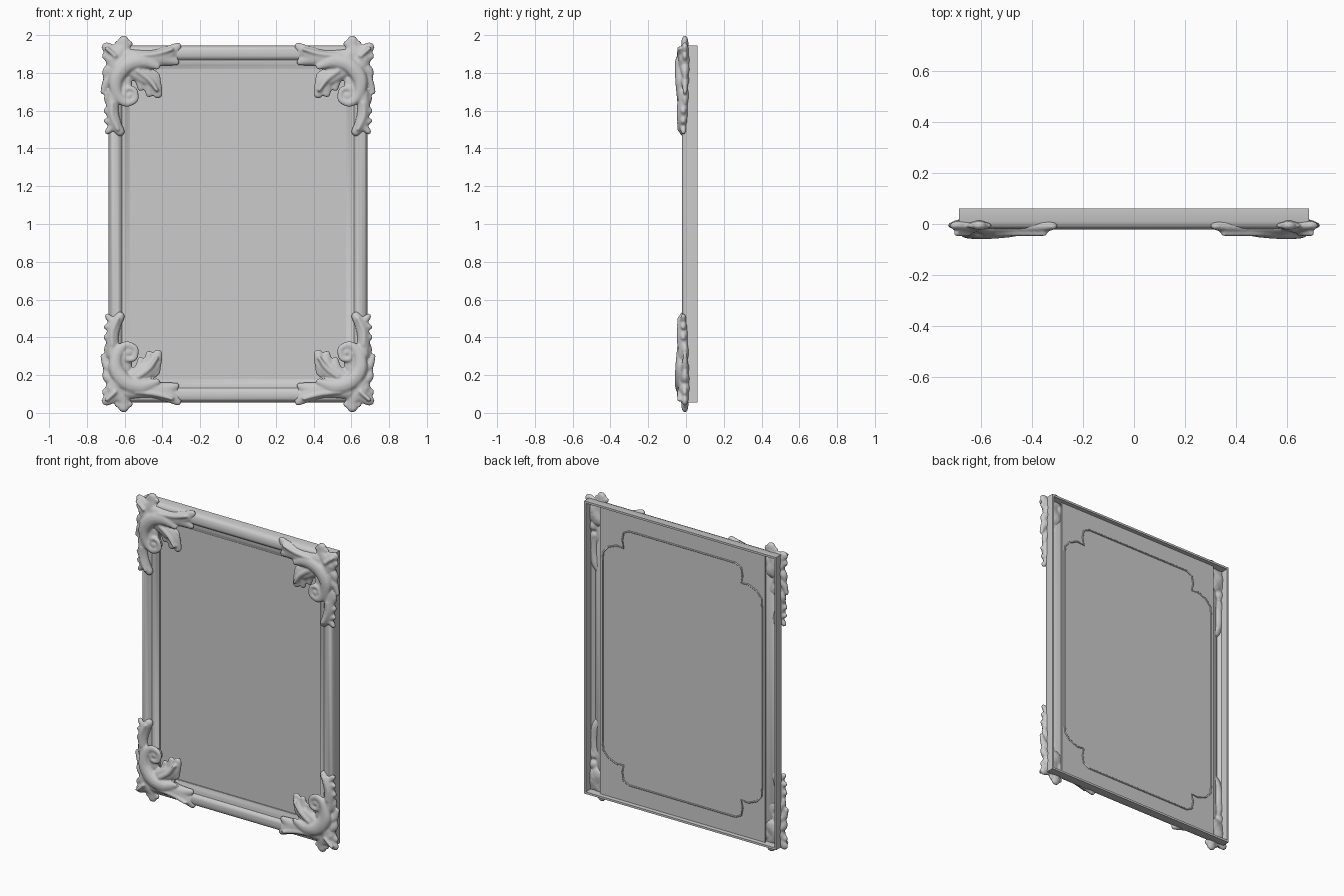
import bpy
import bmesh
from mathutils import Matrix, Vector

cube = bpy.data.objects.get("Cube")
if cube:
    bpy.data.objects.remove(cube, do_unlink=True)

CENTRE = (0, 0, 1)


def make_material(name, value):
    mat = bpy.data.materials.new(name)
    mat.use_nodes = True
    colour = (value, value, value, 1)
    mat.diffuse_color = colour
    mat.node_tree.nodes["Principled BSDF"].inputs["Base Color"].default_value = colour
    return mat


grey = make_material("plain grey", 0.6)


def add_object(name, data):
    obj = bpy.data.objects.new(name, data)
    obj.location = CENTRE
    data.materials.append(grey)
    bpy.context.collection.objects.link(obj)
    return obj


def mesh_object(name, bm):
    bmesh.ops.recalc_face_normals(bm, faces=bm.faces[:])
    mesh = bpy.data.meshes.new(name)
    bm.to_mesh(mesh)
    bm.free()
    return add_object(name, mesh)


def smooth(obj, angle):
    bpy.ops.object.select_all(action="DESELECT")
    obj.select_set(True)
    bpy.context.view_layer.objects.active = obj
    bpy.ops.object.shade_smooth_by_angle(angle=angle)


# Moulded frame: hollow-backed profile (inset, depth) swept with mitred corners
HALF_W, HALF_H = 0.685, 0.945
profile = [(0, 0.06), (0, 0.012), (0.006, -0.006), (0.018, -0.018), (0.034, -0.022),
           (0.05, -0.019), (0.062, -0.01), (0.07, 0), (0.085, 0.002), (0.095, 0.01),
           (0.113, 0.018), (0.113, 0.026), (0.085, 0.02), (0.06, 0.01),
           (0.034, -0.008), (0.014, 0.012), (0.012, 0.06)]
bm = bmesh.new()
loops = []
for sx, sz in ((1, 1), (-1, 1), (-1, -1), (1, -1)):
    loops.append([bm.verts.new((sx * (HALF_W - u), y, sz * (HALF_H - u * 1.1)))
                  for u, y in profile])
for i, loop in enumerate(loops):
    following = loops[(i + 1) % len(loops)]
    for j in range(len(loop)):
        k = (j + 1) % len(loop)
        bm.faces.new((loop[j], loop[k], following[k], following[j]))
smooth(mesh_object("moulded_frame", bm), 0.7)

# Flat panel filling the opening
bm = bmesh.new()
bmesh.ops.create_cube(bm, size=1, matrix=Matrix.Translation((0, 0.03, 0))
                      @ Matrix.Diagonal((1.18, 0.01, 1.86, 1)))
mesh_object("panel", bm)

# Thin raised line with notched corners on the back
notch = [(0.38, 0.82), (0.42, 0.80), (0.43, 0.75), (0.42, 0.70),
         (0.47, 0.705), (0.53, 0.68), (0.565, 0.64), (0.57, 0.58)]
outline = []
for sx, sz, step in ((1, 1, 1), (1, -1, -1), (-1, -1, 1), (-1, 1, -1)):
    outline += [(sx * x, sz * z) for x, z in notch[::step]]
curve = bpy.data.curves.new("back_outline", "CURVE")
curve.dimensions = "3D"
curve.bevel_depth = 0.005
curve.bevel_resolution = 1
spline = curve.splines.new("POLY")
spline.points.add(len(outline) - 1)
for point, (x, z) in zip(spline.points, outline):
    point.co = (x, 0.036, z, 1)
spline.use_cyclic_u = True
add_object("back_outline", curve)


# Carved corners: tapered strokes of (x, z, radius), fused into one surface
def stroke(bm, points, depth, flatness):
    pts = [Vector(p) for p in points]
    pts = [pts[0]] + pts + [pts[-1]]
    for a, b, c, d in zip(pts, pts[1:], pts[2:], pts[3:]):
        steps = max(2, int((c - b).length / (0.35 * min(b.z, c.z))))
        for i in range(steps + 1):
            t = i / steps
            p = 0.5 * (2 * b + (c - a) * t + (2 * a - 5 * b + 4 * c - d) * t ** 2
                       + (3 * b - a - 3 * c + d) * t ** 3)
            r = max(p.z, 0.009)
            bmesh.ops.create_icosphere(
                bm, subdivisions=2, radius=1,
                matrix=Matrix.Translation((p.x, depth, p.y - 1))
                @ Matrix.Diagonal((r, max(r * flatness, 0.012), r, 1)))


top_leaf = [
    [(0.58, 1.88, 0.05), (0.46, 1.875, 0.05), (0.37, 1.905, 0.04), (0.32, 1.94, 0.022)],
    [(0.42, 1.88, 0.045), (0.36, 1.87, 0.032), (0.33, 1.858, 0.02)],
    [(0.4, 1.9, 0.03), (0.315, 1.9, 0.018)],
]
corner_crest = [
    [(0.62, 1.83, 0.06), (0.65, 1.87, 0.055), (0.61, 1.92, 0.04)],
    [(0.605, 1.93, 0.035), (0.605, 1.968, 0.03)],
    [(0.575, 1.955, 0.018), (0.635, 1.955, 0.018)],
    [(0.65, 1.90, 0.045), (0.695, 1.935, 0.028)],
    [(0.67, 1.88, 0.035), (0.7, 1.89, 0.022)],
]
inner_leaf = [
    [(0.56, 1.82, 0.05), (0.49, 1.78, 0.05), (0.44, 1.745, 0.034), (0.425, 1.69, 0.026)],
    [(0.47, 1.75, 0.035), (0.47, 1.69, 0.02)],
    [(0.5, 1.79, 0.04), (0.44, 1.79, 0.022), (0.425, 1.765, 0.018)],
    [(0.52, 1.77, 0.03), (0.515, 1.72, 0.018)],
]
outer_leaves = [
    [(0.66, 1.83, 0.035), (0.69, 1.81, 0.028), (0.7, 1.775, 0.016)],
    [(0.66, 1.77, 0.035), (0.695, 1.75, 0.024), (0.715, 1.70, 0.014)],
    [(0.66, 1.71, 0.03), (0.685, 1.67, 0.025), (0.69, 1.645, 0.016)],
]
pendant_leaf = [
    [(0.66, 1.69, 0.035), (0.665, 1.6, 0.035), (0.65, 1.53, 0.034), (0.625, 1.49, 0.026)],
    [(0.66, 1.58, 0.03), (0.695, 1.6, 0.018)],
    [(0.66, 1.54, 0.03), (0.695, 1.545, 0.016)],
    [(0.66, 1.52, 0.025), (0.69, 1.49, 0.016)],
]
scroll = [
    [(0.43, 1.835, 0.018), (0.51, 1.86, 0.036), (0.59, 1.84, 0.043), (0.645, 1.77, 0.04),
     (0.64, 1.69, 0.03), (0.595, 1.642, 0.022), (0.545, 1.66, 0.018),
     (0.55, 1.71, 0.016), (0.59, 1.715, 0.013), (0.6, 1.685, 0.011)],
    [(0.58, 1.675, 0.018), (0.575, 1.68, 0.018)],
]
veins = [
    [(0.54, 1.89, 0.012), (0.44, 1.9, 0.014), (0.35, 1.925, 0.01)],
    [(0.53, 1.81, 0.014), (0.47, 1.765, 0.014), (0.43, 1.71, 0.01)],
    [(0.665, 1.64, 0.012), (0.665, 1.57, 0.014), (0.635, 1.5, 0.01)],
    [(0.65, 1.89, 0.012), (0.695, 1.93, 0.011)],
]
volute_web = [[(0.6, 1.76, 0.04), (0.6, 1.7, 0.045), (0.575, 1.68, 0.04)]]

bm = bmesh.new()
for group, depth, flatness in (
        (top_leaf, -0.008, 0.7), (corner_crest, -0.006, 0.62), (inner_leaf, -0.008, 0.65),
        (outer_leaves, -0.005, 0.8), (pendant_leaf, -0.014, 0.85), (scroll, -0.031, 0.68),
        (veins, -0.036, 0.8), (volute_web, -0.008, 0.6)):
    for points in group:
        stroke(bm, points, depth, flatness)
ornament = mesh_object("corner_carvings", bm)

remesh = ornament.modifiers.new("fuse", "REMESH")
remesh.mode = "VOXEL"
remesh.voxel_size = 0.0065
remesh.use_smooth_shade = True
soften = ornament.modifiers.new("soften", "SMOOTH")
soften.factor = 0.5
soften.iterations = 2
mirror = ornament.modifiers.new("four_corners", "MIRROR")
mirror.use_axis = (True, False, True)
mirror.use_mirror_merge = False
